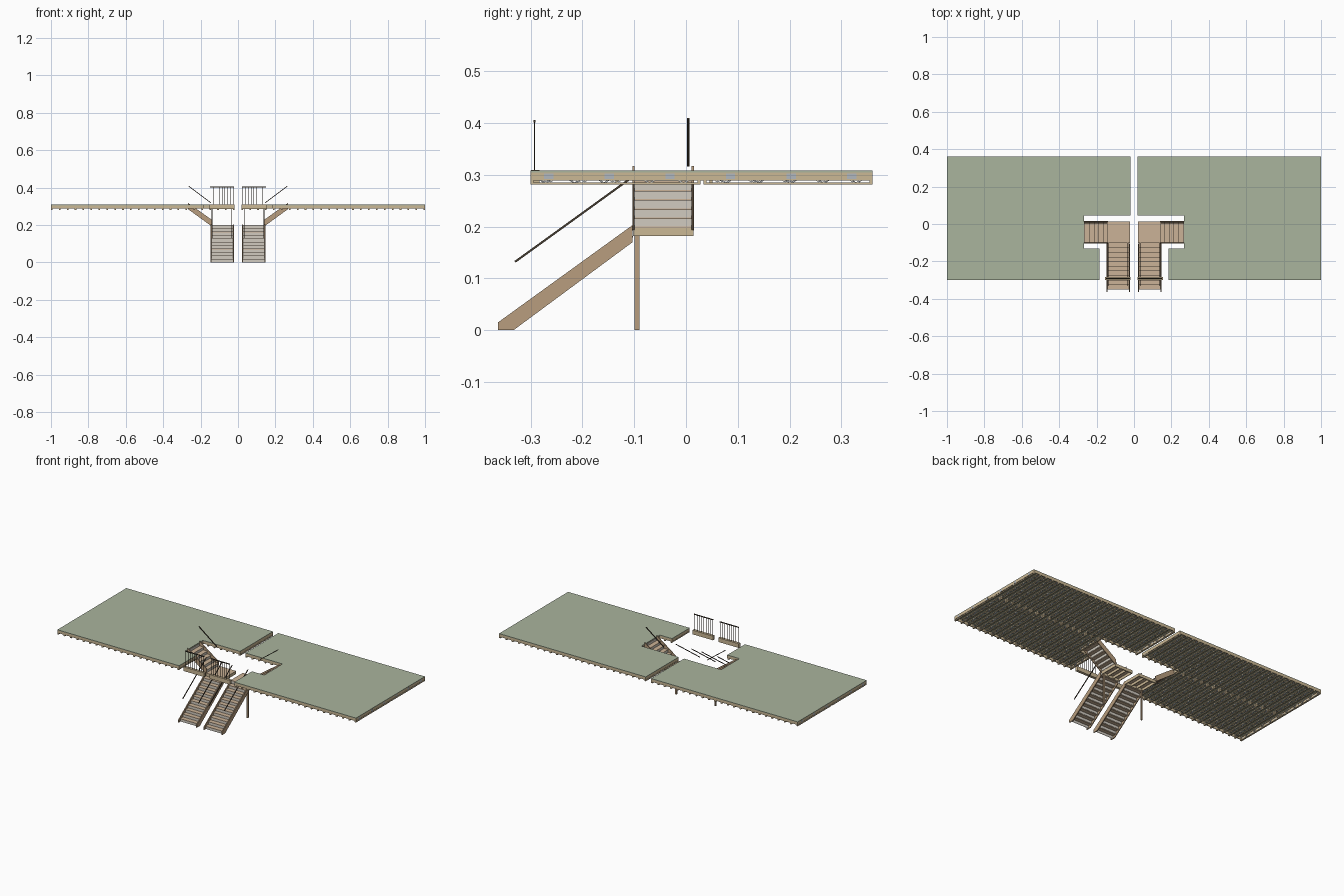
import bpy, bmesh
from mathutils import Vector

if "Cube" in bpy.data.objects:
    bpy.data.objects.remove(bpy.data.objects["Cube"])


def mat(name, c):
    m = bpy.data.materials.new(name)
    m.diffuse_color = (*c, 1)
    m.use_nodes = True
    m.node_tree.nodes["Principled BSDF"].inputs["Base Color"].default_value = m.diffuse_color
    return m


GREEN = mat("floor_green", (0.40, 0.46, 0.34))
TAN = mat("timber_tan", (0.60, 0.48, 0.30))
BROWN = mat("stringer_brown", (0.48, 0.34, 0.21))
TREAD = mat("tread_wood", (0.60, 0.45, 0.31))
RISER = mat("riser_grey", (0.64, 0.60, 0.53))
DARK = mat("rail_dark", (0.06, 0.045, 0.03))
METAL = mat("web_metal", (0.45, 0.48, 0.52))


def prism(bm, pts, axis, lo, hi):
    """Extrude a 2D outline along an axis from lo to hi."""
    def p(u, v, w):
        return {'x': (w, u, v), 'y': (u, w, v), 'z': (u, v, w)}[axis]
    a = [bm.verts.new(p(u, v, lo)) for u, v in pts]
    b = [bm.verts.new(p(u, v, hi)) for u, v in pts]
    bm.faces.new(a[::-1])
    bm.faces.new(b)
    for i in range(len(pts)):
        j = (i + 1) % len(pts)
        bm.faces.new((a[i], a[j], b[j], b[i]))


def box(bm, x0, x1, y0, y1, z0, z1):
    prism(bm, [(x0, y0), (x1, y0), (x1, y1), (x0, y1)], 'z', z0, z1)


def bar(bm, a, b, t, axis, lo, hi):
    """Straight bar of thickness t between two 2D points."""
    a, b = Vector(a), Vector(b)
    d = (b - a).normalized() * (t / 2)
    n = Vector((-d.y, d.x))
    prism(bm, [a - n, b - n, b + n, a + n], axis, lo, hi)


def finish(name, bm, material):
    """Make the object and mirror it to the other dwelling."""
    bmesh.ops.recalc_face_normals(bm, faces=bm.faces)
    me = bpy.data.meshes.new(name)
    bm.to_mesh(me)
    bm.free()
    me.materials.append(material)
    ob = bpy.data.objects.new(name, me)
    bpy.context.collection.objects.link(ob)
    m = ob.modifiers.new("Mirror", 'MIRROR')
    m.use_mirror_merge = False
    return ob


X0, X1, YF, YB = 0.018, 1.0, -0.30, 0.36
OUT, OX, OY0, OY1 = 0.185, 0.267, -0.13, 0.045   # stair opening

# floor deck with stair opening
bm = bmesh.new()
prism(bm, [(X0, OY1), (OX, OY1), (OX, OY0), (OUT, OY0), (OUT, YF),
           (X1, YF), (X1, YB), (X0, YB)], 'z', 0.3045, 0.308)
finish("floor_deck", bm, GREEN)

# floor trusses: chords, end blocks and zigzag webs
wood, webs = bmesh.new(), bmesh.new()
N, W = 23, 0.0085
ZB, ZT, C = 0.281, 0.3045, 0.004


def truss(x, y0, y1):
    box(wood, x, x + W, y0, y1, ZB, ZB + C)
    box(wood, x, x + W, y0, y1, ZT - C, ZT)
    for y in (y0, y1 - 0.006):
        box(wood, x, x + W, y, y + 0.006, ZB + C, ZT - C)
    n = max(1, round((y1 - y0) / 0.066))
    p = (y1 - y0) / n
    for k in range(n):
        a = y0 + k * p
        lo = (a + p / 2, ZB + C * 0.6)
        for end in (a + 0.003, a + p - 0.003):
            bar(webs, (end, ZT - C * 0.6), lo, 0.003, 'x', x + 0.001, x + W - 0.001)


for i in range(N + 1):
    x = X0 + i * (X1 - X0 - W) / N
    if x < OUT - W / 2:
        spans = [(OY1, YB)]
    elif x < OX:
        spans = [(YF, OY0), (OY1, YB)]
    else:
        spans = [(YF, 0.028), (0.034, YB)]
    for s in spans:
        truss(x, *s)
finish("floor_trusses", wood, TAN)
finish("truss_webs", webs, METAL)

# rim boards around the floor edge and opening
bm = bmesh.new()
zr = 0.289
box(bm, X1 - 0.004, X1, YF, YB, zr, ZT)
box(bm, OUT, X1, YF, YF + 0.004, zr, ZT)
box(bm, X0, X1, YB - 0.004, YB, zr, ZT)
box(bm, X0, X0 + 0.004, OY1, YB, zr, ZT)
box(bm, X0, OX, OY1, OY1 + 0.004, zr, ZT)
box(bm, OX, OX + 0.004, OY0, OY1, zr, ZT)
box(bm, OUT, OX, OY0 - 0.004, OY0, zr, ZT)
box(bm, OUT, OUT + 0.004, YF, OY0, zr, ZT)
finish("floor_rim", bm, TAN)

# grey nail plates on the outer side
bm = bmesh.new()
for k in range(6):
    y = -0.265 + k * 0.117
    box(bm, X1 - 0.001, X1 + 0.0004, y - 0.009, y + 0.009, 0.2915, 0.302)
finish("nail_plates", bm, METAL)

SX0, SX1, LY0, LY1, LZ = 0.022, 0.147, -0.102, 0.014, 0.20
RUN = 0.0245

# lower flight
st, tr, ri = bmesh.new(), bmesh.new(), bmesh.new()
prof = [(-0.363, 0), (-0.363, 0.015), (-0.103, 0.203), (-0.103, 0.17), (-0.333, 0)]
for x in (SX0, SX1 - 0.005):
    prism(st, prof, 'x', x, x + 0.005)
h = LZ / 11
for i in range(11):
    y = LY0 - (10 - i) * RUN
    box(ri, SX0 + 0.005, SX1 - 0.005, y, y + 0.002, i * h, (i + 1) * h - 0.003)
    if i < 10:
        box(tr, SX0 + 0.005, SX1 - 0.005, y - 0.003, y + RUN, (i + 1) * h - 0.003, (i + 1) * h)
finish("lower_stringers", st, BROWN)
finish("lower_treads", tr, TREAD)
finish("lower_risers", ri, RISER)

# landing: deck, rim joists, posts
bm = bmesh.new()
box(bm, SX0, 0.142, LY0, LY1, LZ - 0.003, LZ)
finish("landing_deck", bm, TREAD)
bm = bmesh.new()
zj = 0.182
for y in (LY0, LY1 - 0.004):
    box(bm, SX0, 0.142, y, y + 0.004, zj, LZ - 0.003)
for k in range(4):
    x = SX0 + k * (0.142 - SX0 - 0.004) / 3
    box(bm, x, x + 0.004, LY0 + 0.004, LY1 - 0.004, zj, LZ - 0.003)
finish("landing_joists", bm, TAN)
bm = bmesh.new()
box(bm, 0.127, 0.136, -0.099, -0.090, 0, zj)
finish("landing_post", bm, BROWN)

# upper flight
st, tr, ri = bmesh.new(), bmesh.new(), bmesh.new()
prof = [(0.14, 0.192), (0.138, 0.226), (0.266, 0.317), (0.268, 0.285)]
for y in (LY0 - 0.001, LY1 - 0.003):
    prism(st, prof, 'y', y, y + 0.004)
h = (0.306 - LZ) / 6
for i in range(6):
    x = 0.142 + i * RUN
    z = LZ + (i + 1) * h
    box(ri, x, x + 0.002, LY0 + 0.003, LY1 - 0.003, z - h, z - 0.003)
    if i < 5:
        box(tr, x - 0.003, x + RUN, LY0 + 0.003, LY1 - 0.003, z - 0.003, z)
finish("upper_stringers", st, BROWN)
finish("upper_treads", tr, TREAD)
finish("upper_risers", ri, RISER)

# sloping handrails
bm = bmesh.new()
for x in (0.034, 0.139):
    bar(bm, (-0.33, 0.132), (-0.103, 0.296), 0.004, 'x', x - 0.002, x + 0.002)
bar(bm, (0.145, 0.318), (0.265, 0.408), 0.004, 'y', 0.002, 0.007)
finish("handrails", bm, DARK)

# front beam carrying the balustrade
bm = bmesh.new()
box(bm, SX0 - 0.004, 0.155, YF + 0.001, -0.283, 0.284, 0.309)
finish("balustrade_beam", bm, TAN)
bm = bmesh.new()
for k in range(9):
    x = 0.026 + k * 0.0148
    box(bm, x - 0.001, x + 0.001, -0.293, -0.291, 0.309, 0.403)
box(bm, SX0, 0.15, -0.294, -0.290, 0.401, 0.406)
finish("balustrade", bm, DARK)
